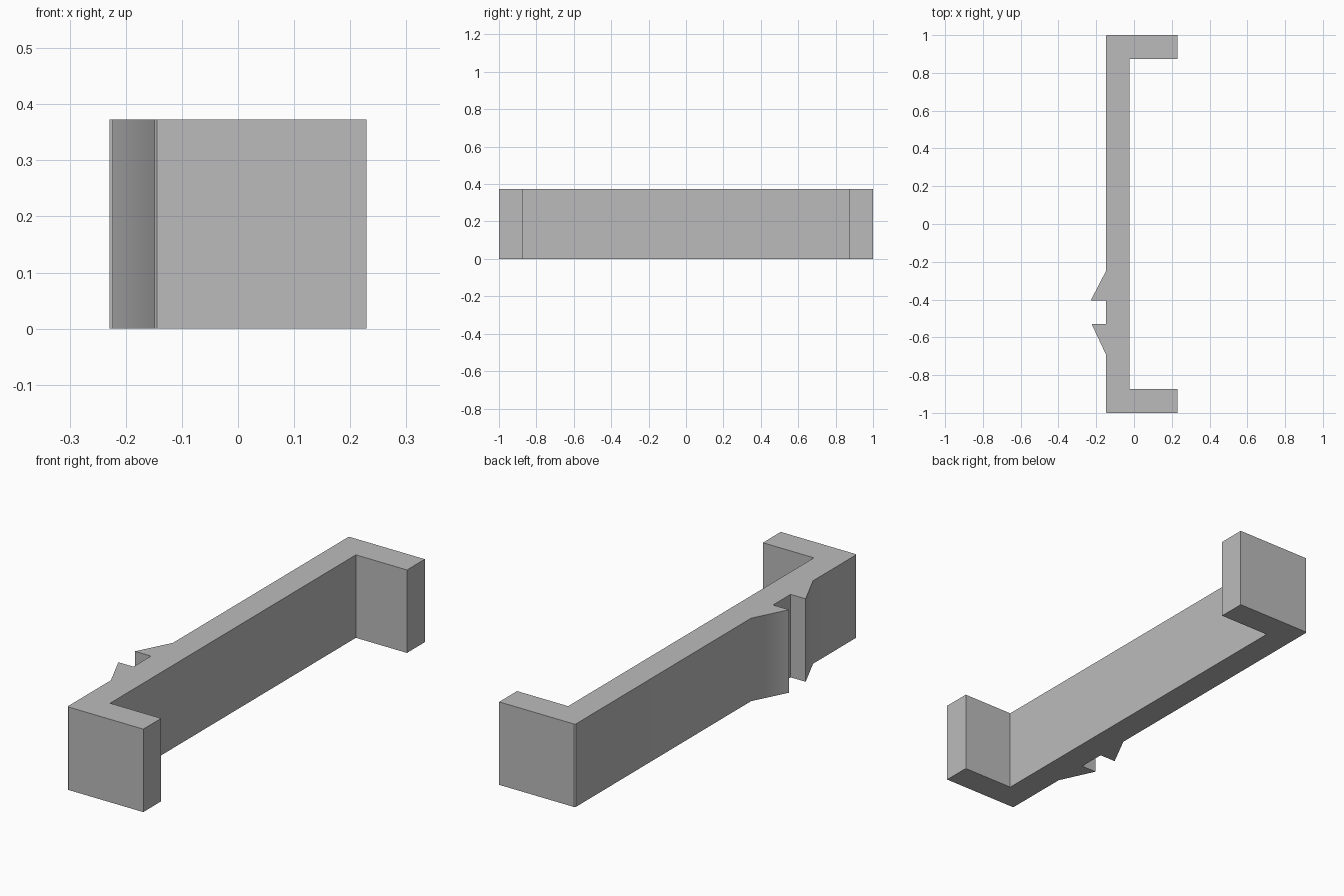
import bpy
import bmesh

cube = bpy.data.objects.get("Cube")
if cube:
    bpy.data.objects.remove(cube, do_unlink=True)

HEIGHT = 0.373
OUTER, INNER, ARM_END = -0.149, -0.025, 0.229
ARM_INNER, CHAMFER = 0.873, 0.005

grey = bpy.data.materials.new("plain grey")
grey.use_nodes = True
colour = (0.5, 0.5, 0.5, 1)
grey.diffuse_color = colour
grey.node_tree.nodes["Principled BSDF"].inputs["Base Color"].default_value = colour


def extrude_profile(name, points, height):
    """Raise a closed plan outline from the ground into a solid."""
    bm = bmesh.new()
    base = bm.faces.new([bm.verts.new((x, y, 0)) for x, y in points])
    raised = bmesh.ops.extrude_face_region(bm, geom=[base], use_keep_orig=True)["geom"]
    top = [v for v in raised if isinstance(v, bmesh.types.BMVert)]
    bmesh.ops.translate(bm, verts=top, vec=(0, 0, height))
    bmesh.ops.recalc_face_normals(bm, faces=bm.faces)
    mesh = bpy.data.meshes.new(name)
    bm.to_mesh(mesh)
    bm.free()
    mesh.materials.append(grey)
    obj = bpy.data.objects.new(name, mesh)
    bpy.context.collection.objects.link(obj)
    return obj


def arm_outline(side):
    """Outline of one end arm, from the inner wall round to the outer corner."""
    return [
        (INNER, side * ARM_INNER), (ARM_END, side * ARM_INNER), (ARM_END, side),
        (OUTER + CHAMFER, side), (OUTER, side * (1 - CHAMFER)),
    ]


# Two barbs on the outer wall with a square slot between them
barbs = [
    (OUTER, -0.25), (-0.229, -0.405), (OUTER, -0.405),
    (OUTER, -0.53), (-0.224, -0.53), (OUTER, -0.69),
]
outline = arm_outline(1) + barbs + arm_outline(-1)[::-1]
bracket = extrude_profile("clip_bracket", outline, HEIGHT)

# Soft blend where the barbs leave the wall, sharp edges elsewhere
bpy.ops.object.select_all(action="DESELECT")
bracket.select_set(True)
bpy.context.view_layer.objects.active = bracket
bpy.ops.object.shade_smooth_by_angle(angle=0.5236)
weighted = bracket.modifiers.new("weighted normals", "WEIGHTED_NORMAL")
weighted.keep_sharp = True
